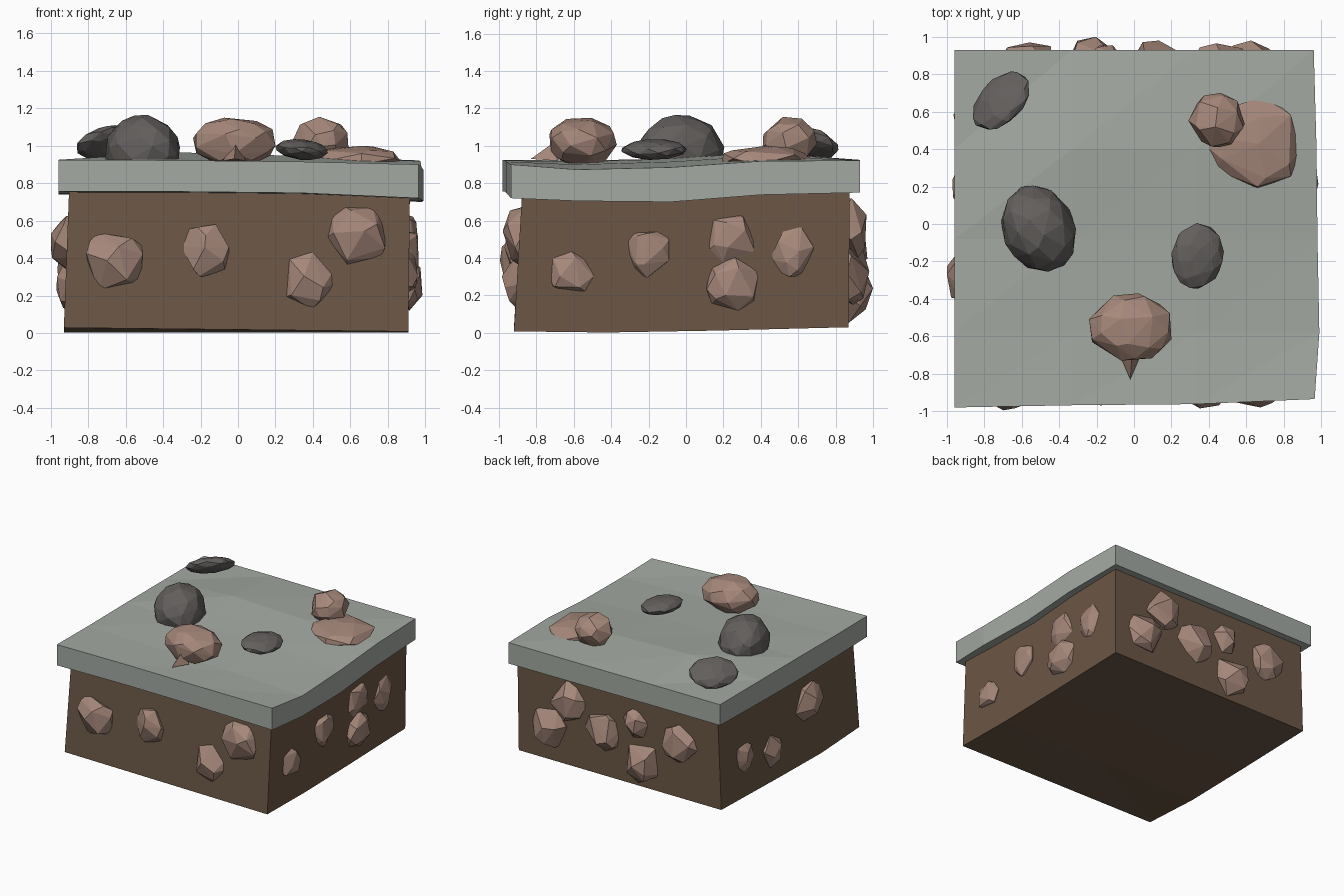
import bpy, bmesh, math, random
from mathutils import Vector, Euler

if "Cube" in bpy.data.objects:
    bpy.data.objects.remove(bpy.data.objects["Cube"])


def material(name, rgb):
    m = bpy.data.materials.new(name)
    m.diffuse_color = (*rgb, 1)
    m.use_nodes = True
    m.node_tree.nodes["Principled BSDF"].inputs["Base Color"].default_value = m.diffuse_color
    return m


SOIL = material("soil", (0.15, 0.096, 0.061))
SLATE = material("slate", (0.37, 0.40, 0.365))
CLAY = material("clay", (0.38, 0.245, 0.195))
GREY = material("grey_stone", (0.125, 0.115, 0.11))


def finish(bm, name, mat):
    bmesh.ops.recalc_face_normals(bm, faces=bm.faces)
    me = bpy.data.meshes.new(name)
    bm.to_mesh(me)
    bm.free()
    ob = bpy.data.objects.new(name, me)
    ob.data.materials.append(mat)
    bpy.context.collection.objects.link(ob)
    return ob


def block(name, top, bottom, mat):
    """Closed slab from two equal grids of points (rows front to back)."""
    bm = bmesh.new()
    t = [[bm.verts.new(p) for p in row] for row in top]
    b = [[bm.verts.new(p) for p in row] for row in bottom]
    nr, nc = len(t), len(t[0])
    for g in (t, b):
        for r in range(nr - 1):
            for c in range(nc - 1):
                q = [g[r][c], g[r][c + 1], g[r + 1][c + 1], g[r + 1][c]]
                bm.faces.new(q[:3])
                bm.faces.new((q[0], q[2], q[3]))
    rim = ([(0, c) for c in range(nc)] + [(r, nc - 1) for r in range(1, nr)]
           + [(nr - 1, c) for c in range(nc - 2, -1, -1)]
           + [(r, 0) for r in range(nr - 2, 0, -1)])
    for (r, c), (s, d) in zip(rim, rim[1:] + rim[:1]):
        bm.faces.new((t[r][c], t[s][d], b[s][d], b[r][c]))
    return finish(bm, name, mat)


def rock(name, centre, half, n, seed, mat, axes=(1, 1, 1), rot=(0, 0, 0), jitter=0.35):
    """Faceted stone: convex hull of jittered sphere points, fitted to a box."""
    rnd = random.Random(seed)
    e = Euler(rot)
    pts = []
    for i in range(n):
        z = 1 - 2 * (i + 0.5) / n
        a = i * 2.39996 + seed
        w = math.sqrt(1 - z * z)
        p = Vector((w * math.cos(a), w * math.sin(a), z))
        p += Vector([rnd.uniform(-jitter, jitter) for _ in range(3)])
        p.normalize()
        p = Vector([p[k] * axes[k] for k in range(3)])
        p.rotate(e)
        pts.append(p)
    lo = [min(p[k] for p in pts) for k in range(3)]
    hi = [max(p[k] for p in pts) for k in range(3)]
    bm = bmesh.new()
    for p in pts:
        bm.verts.new([centre[k] + half[k] * (2 * (p[k] - lo[k]) / (hi[k] - lo[k]) - 1)
                      for k in range(3)])
    bmesh.ops.convex_hull(bm, input=bm.verts)
    loose = [v for v in bm.verts if not v.link_faces]
    bmesh.ops.delete(bm, geom=loose, context='VERTS')
    return finish(bm, name, mat)


# Soil block: sides lean in slightly towards the top, underside a little uneven
ys = (-1, -0.45, 0.2, 1)
low = (0.028, 0.002, 0.012, 0.03)
soil_bottom = [[(0.92 * u - 0.01, 0.895 * v - 0.025, z - 0.01 * (u + 1) * (v < 0 and z > 0.02))
                for u in (-1, 0, 1)] for v, z in zip(ys, low)]
soil_top = [[(0.91 * u + 0.008, 0.875 * v, 0.77 if abs(v) == 1 else 0.75)
             for u in (-1, 0, 1)] for v in ys]
block("soil_block", soil_top, soil_bottom, SOIL)

# Paving slab: wavy rim and a low rise towards the back
rows = (-0.98, -0.58, -0.08, 0.4, 0.93)
right_x = (0.965, 0.99, 0.98, 0.975, 0.96)
tops = ((0.925, 0.922, 0.915, 0.90),
        (0.922, 0.915, 0.90, 0.873),
        (0.925, 0.93, 0.915, 0.885),
        (0.925, 0.965, 0.945, 0.918),
        (0.925, 0.925, 0.922, 0.922))
bottoms = ((0.755, 0.755, 0.748, 0.72),
           (0.745, 0.74, 0.73, 0.705),
           (0.74, 0.735, 0.72, 0.70),
           (0.745, 0.745, 0.74, 0.738),
           (0.755, 0.755, 0.752, 0.75))
front_skew = (0, 0.012, 0.018, 0.045)


def slab_grid(zs):
    return [[(x, y + (front_skew[c] if r == 0 else 0), zs[r][c])
             for c, x in enumerate((-0.96, -0.33, 0.33, right_x[r]))]
            for r, y in enumerate(rows)]


block("paving_slab", slab_grid(tops), slab_grid(bottoms), SLATE)

# Stones set into the four sides: (along face, height, half width, half height, reach)
sides = {
    "front": [(-0.66, 0.38, 0.15, 0.155, 0.995), (-0.175, 0.435, 0.13, 0.145, 0.97),
              (0.38, 0.28, 0.145, 0.155, 0.985), (0.63, 0.52, 0.16, 0.155, 0.98)],
    "right": [(-0.62, 0.33, 0.125, 0.115, 0.96), (-0.205, 0.42, 0.115, 0.125, 0.965),
              (0.25, 0.51, 0.135, 0.13, 0.96), (0.25, 0.26, 0.14, 0.14, 0.985),
              (0.57, 0.44, 0.12, 0.14, 0.96)],
    "back": [(0.63, 0.31, 0.16, 0.16, 0.98), (0.45, 0.56, 0.16, 0.16, 0.965),
             (0.14, 0.39, 0.165, 0.155, 0.98), (-0.16, 0.54, 0.115, 0.125, 0.955),
             (-0.22, 0.23, 0.155, 0.175, 1.0), (-0.57, 0.48, 0.145, 0.155, 0.97)],
    "left": [(0.56, 0.34, 0.12, 0.13, 0.965), (0.18, 0.25, 0.13, 0.14, 0.97),
             (-0.27, 0.47, 0.155, 0.155, 1.0)],
}
face = {"front": 0.905, "right": 0.918, "back": 0.875, "left": 0.915}
seed = 3
for side, stones in sides.items():
    s = 1 if side in ("right", "back") else -1
    for i, (a, z, hw, hh, reach) in enumerate(stones):
        mid = face[side] - 0.02
        d = reach - mid
        if side in ("front", "back"):
            centre, half = (a, s * mid, z), (hw, d, hh)
        else:
            centre, half = (s * mid, a, z), (d, hw, hh)
        rock(f"{side}_stone_{i + 1}", centre, half, 18, seed, CLAY)
        seed += 1

# Clay stones lying on top
rock("top_clay_stone_front", (-0.02, -0.55, 1.02), (0.22, 0.18, 0.13), 34, 21, CLAY, jitter=0.2)
rock("top_clay_stone_back", (0.44, 0.555, 1.025), (0.15, 0.145, 0.13), 26, 22, CLAY, jitter=0.25)
rock("top_clay_stone_flat", (0.64, 0.435, 0.93), (0.245, 0.245, 0.07), 26, 23, CLAY, jitter=0.25)

# Small pointed chip sticking out of the front clay stone
bm = bmesh.new()
for p in ((-0.02, -0.83, 0.93), (-0.08, -0.69, 0.92), (0.04, -0.69, 0.92),
          (-0.01, -0.69, 1.03), (-0.01, -0.62, 0.96)):
    bm.verts.new(p)
bmesh.ops.convex_hull(bm, input=bm.verts)
finish(bm, "stone_chip", CLAY)

# Grey stones lying on top: boulder, tilted disc, flat pebble
rock("grey_boulder", (-0.51, -0.025, 0.965), (0.2, 0.23, 0.2), 52, 31, GREY,
     (0.85, 1.05, 1), (0, 0, math.radians(25)), 0.12)
rock("grey_tilted_stone", (-0.71, 0.66, 1.02), (0.15, 0.155, 0.09), 44, 32, GREY,
     (0.19, 0.14, 0.06), (math.radians(-35), 0, math.radians(45)), 0.12)
rock("grey_pebble", (0.34, -0.17, 0.98), (0.14, 0.175, 0.055), 44, 33, GREY,
     (0.14, 0.175, 0.05), (0, math.radians(5), math.radians(-10)), 0.12)
